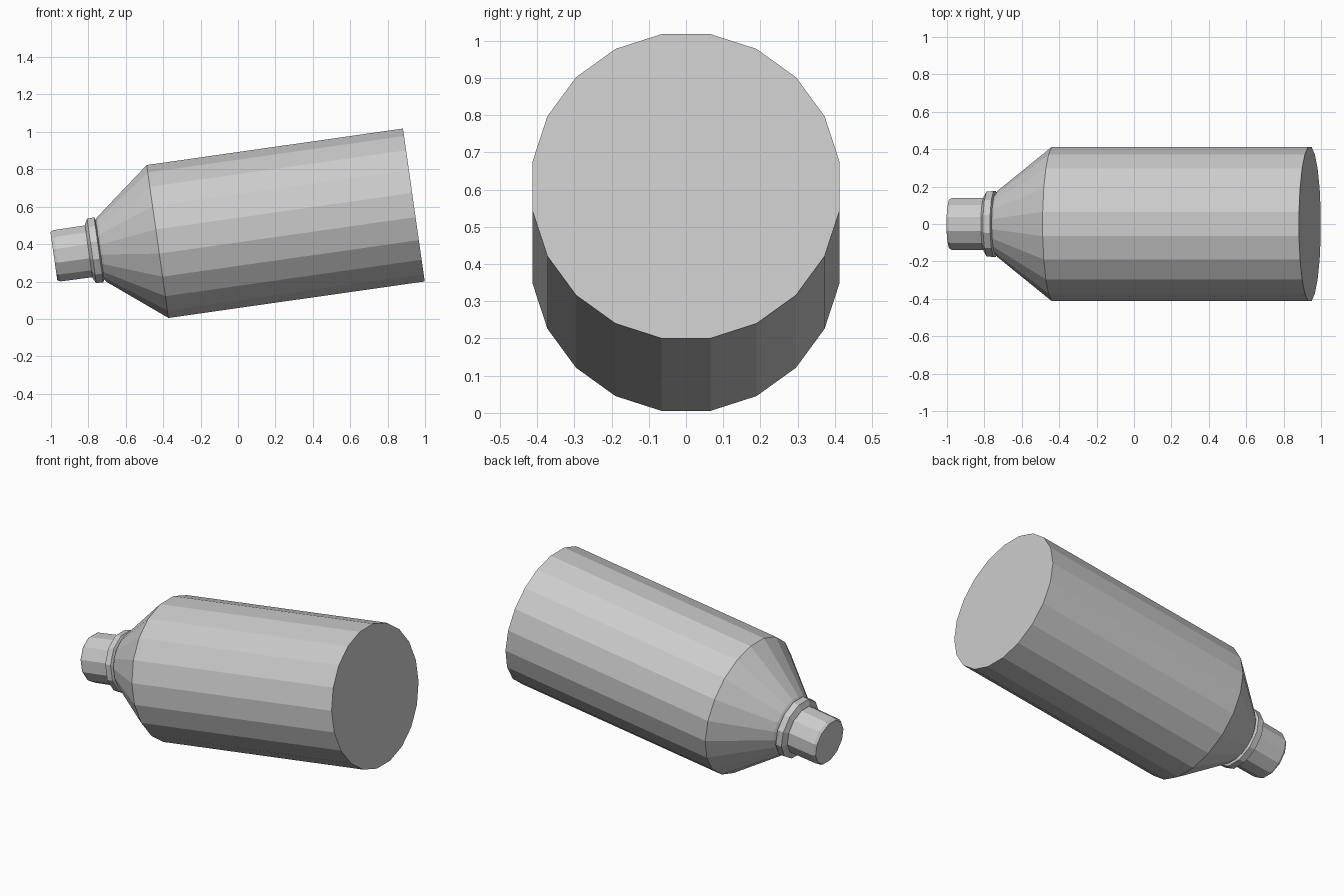
import bpy, bmesh, math
from mathutils import Matrix

if "Cube" in bpy.data.objects:
    bpy.data.objects.remove(bpy.data.objects["Cube"])

# Tilted bottle axis: origin sits at the shoulder, local z points to the base
TILT = math.radians(81.9)
FRAME = Matrix.Translation((-0.43, 0, 0.414)) @ Matrix.Rotation(TILT, 4, 'Y')


def lathe(name, profile, sides):
    """Closed, flat-faced solid of revolution from (radius, axial) points."""
    bm = bmesh.new()
    rings = []
    for r, t in profile:
        rings.append([bm.verts.new((r * math.cos(2 * math.pi * (i + 0.5) / sides),
                                    r * math.sin(2 * math.pi * (i + 0.5) / sides), t))
                      for i in range(sides)])
    for a, b in zip(rings, rings[1:]):
        for i in range(sides):
            j = (i + 1) % sides
            bm.faces.new((a[i], a[j], b[j], b[i]))
    bm.faces.new(rings[0])
    bm.faces.new(rings[-1])
    bmesh.ops.recalc_face_normals(bm, faces=bm.faces)
    bm.transform(FRAME)
    mesh = bpy.data.meshes.new(name)
    bm.to_mesh(mesh)
    bm.free()
    obj = bpy.data.objects.new(name, mesh)
    bpy.context.collection.objects.link(obj)
    return obj


# Cylindrical body with conical shoulder
lathe("bottle_body", [(0.163, -0.312), (0.178, -0.300), (0.418, 0.0), (0.418, 1.384)], 20)

# Collar ring below the neck
lathe("collar_ring", [(0.150, -0.372), (0.180, -0.356), (0.182, -0.318), (0.163, -0.310)], 12)

# Neck with slightly chamfered mouth
lathe("neck", [(0.134, -0.560), (0.143, -0.545), (0.145, -0.368)], 12)
